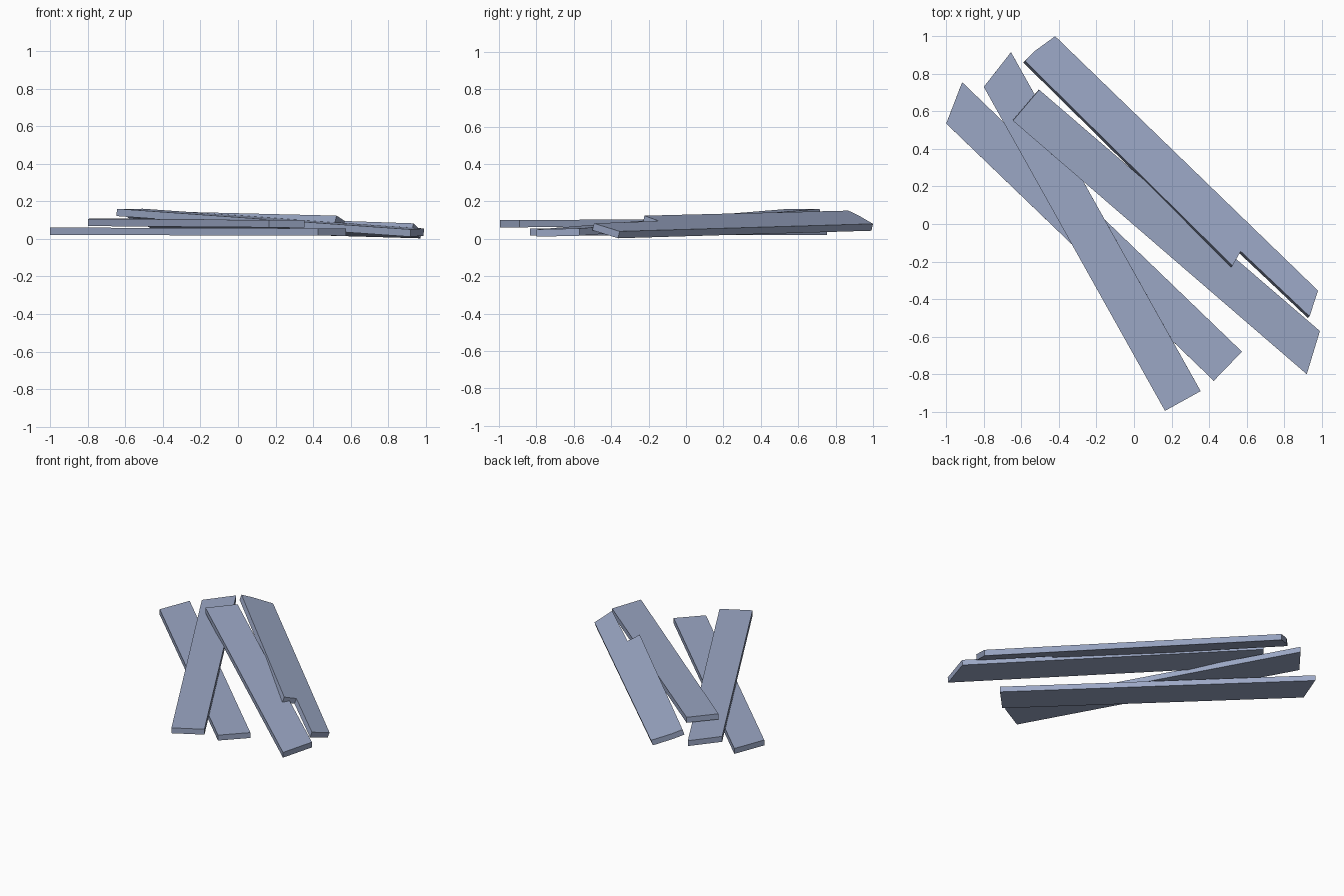
import bpy
import bmesh
from mathutils import Vector

cube = bpy.data.objects.get("Cube")
if cube:
    bpy.data.objects.remove(cube, do_unlink=True)

# One blue-grey colour for all boards
slate = bpy.data.materials.new("slate_blue")
slate.use_nodes = True
colour = (0.33, 0.39, 0.56, 1)
slate.diffuse_color = colour
slate.node_tree.nodes["Principled BSDF"].inputs["Base Color"].default_value = colour


def plank(name, outline, height, slope_x, slope_y, thickness=0.039):
    """Board whose top outline lies on a sloping plane, thickened along its normal."""
    bm = bmesh.new()
    down = -Vector((-slope_x, -slope_y, 1)).normalized() * thickness
    top = [bm.verts.new((x, y, height + slope_x * x + slope_y * y)) for x, y in outline]
    face = bm.faces.new(top)
    extruded = bmesh.ops.extrude_face_region(bm, geom=[face], use_keep_orig=True)
    moved = [v for v in extruded["geom"] if isinstance(v, bmesh.types.BMVert)]
    bmesh.ops.translate(bm, verts=moved, vec=down)
    bmesh.ops.recalc_face_normals(bm, faces=bm.faces)
    mesh = bpy.data.meshes.new(name)
    bm.to_mesh(mesh)
    bm.free()
    mesh.materials.append(slate)
    obj = bpy.data.objects.new(name, mesh)
    bpy.context.scene.collection.objects.link(obj)
    return obj


# Two nearly level boards, crossed
plank("bottom_plank",
      [(-1, 0.535), (0.425, -0.835), (0.575, -0.68), (-0.915, 0.755)],
      0.057, -0.003, 0)
plank("crossing_plank",
      [(-0.8, 0.73), (0.165, -0.995), (0.355, -0.89), (-0.655, 0.915)],
      0.104, 0, 0.004)

# Board propped on the crossed pair, running down to the ground
plank("propped_plank",
      [(-0.645, 0.55), (0.92, -0.8), (0.99, -0.57), (-0.505, 0.715)],
      0.115, -0.0404, 0.0347)

# Broken board with a split-off strip, tilted on its long edge
plank("broken_plank",
      [(-0.58, 0.868), (0.525, -0.222), (0.568, -0.145), (0.935, -0.492),
       (0.98, -0.355), (-0.42, 1), (-0.53, 0.92)],
      0.2044, -0.2514, -0.23)
